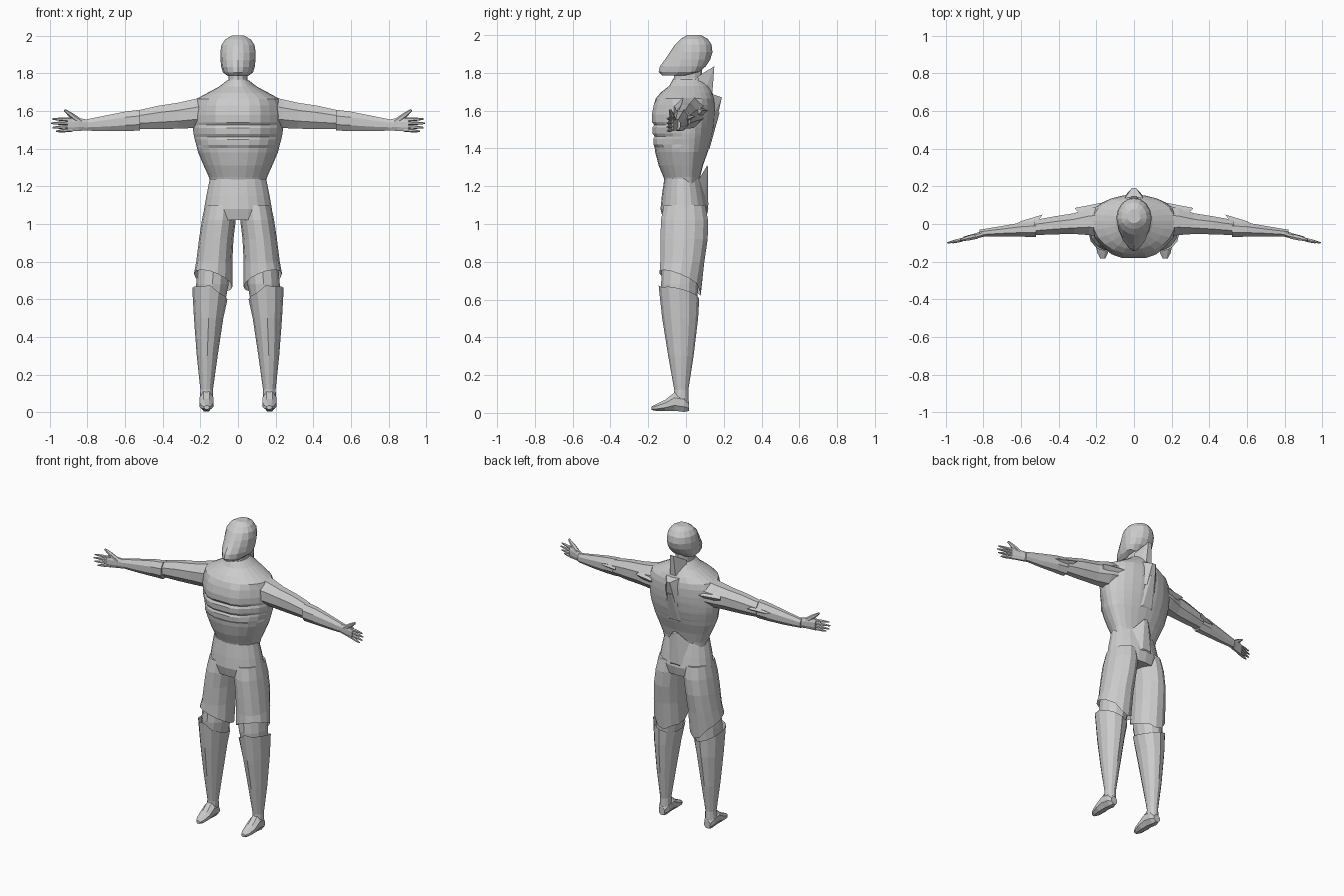
import bpy, bmesh, math
from mathutils import Vector


def finish(bm, name, mirror):
    bmesh.ops.recalc_face_normals(bm, faces=bm.faces)
    me = bpy.data.meshes.new(name)
    bm.to_mesh(me)
    bm.free()
    ob = bpy.data.objects.new(name, me)
    bpy.context.collection.objects.link(ob)
    if mirror:
        ob.modifiers.new("mirror", 'MIRROR').use_mirror_merge = False
    return ob


def loft(name, rings, mirror=False, caps=(True, True)):
    """Skin a list of equal-length point rings."""
    bm = bmesh.new()
    vs = [[bm.verts.new(p) for p in r] for r in rings]
    n = len(vs[0])
    for a, b in zip(vs, vs[1:]):
        for i in range(n):
            j = (i + 1) % n
            bm.faces.new((a[i], a[j], b[j], b[i]))
    if caps[0]:
        bm.faces.new(vs[0])
    if caps[1]:
        bm.faces.new(vs[-1])
    return finish(bm, name, mirror)


def hull(name, pts, mirror=False):
    """Convex spike or plate from a few corner points."""
    bm = bmesh.new()
    for p in pts:
        bm.verts.new(p)
    bmesh.ops.convex_hull(bm, input=bm.verts)
    return finish(bm, name, mirror)


def ring_z(z, x0, x1, yf, yb, n=16, mid=None, point=1.0, dz=None):
    """Horizontal ring; mid is the y of the widest line, point sharpens the front."""
    cx, hw = (x0 + x1) / 2, (x1 - x0) / 2
    mid = (yf + yb) / 2 if mid is None else mid
    out = []
    for i in range(n):
        a = 2 * math.pi * i / n
        c, s = math.cos(a), math.sin(a)
        w = c if s >= 0 else math.copysign(abs(c) ** point, c)
        y = mid + s * ((yb - mid) if s >= 0 else (mid - yf))
        out.append(Vector((cx + hw * w, y, z + (dz(c, s) if dz else 0))))
    return out


def ring_x(x, y0, y1, z0, z1, n=8):
    return [Vector((x, (y0 + y1) / 2 + (y1 - y0) / 2 * math.cos(2 * math.pi * (i + .5) / n) * 1.06,
                    (z0 + z1) / 2 + (z1 - z0) / 2 * math.sin(2 * math.pi * (i + .5) / n) * 1.06))
            for i in range(n)]


# head with wedge-shaped face
head = [(1.785, .052, -.125, .02), (1.805, .08, -.145, .07), (1.835, .089, -.138, .105),
        (1.87, .093, -.112, .128), (1.91, .094, -.085, .14), (1.95, .088, -.058, .135),
        (1.98, .068, -.027, .115), (2.0, .034, .005, .08)]
loft("head", [ring_z(z, -w, w, f, b, mid=(.03 if z > 1.8 else -.03), point=1.25) for z, w, f, b in head])
loft("neck", [ring_z(1.72, -.065, .065, -.075, .1, 12), ring_z(1.77, -.05, .05, -.065, .085, 12),
              ring_z(1.85, -.05, .05, -.06, .085, 12)])

# torso with chest and stomach creases
torso = [(1.215, .145, -.108, .07), (1.25, .155, -.12, .075), (1.31, .182, -.145, .09),
         (1.38, .212, -.163, .115), (1.405, .218, -.166, .122), (1.42, .222, -.178, .127),
         (1.45, .23, -.18, .135), (1.463, .233, -.172, .139), (1.478, .236, -.183, .142),
         (1.51, .24, -.185, .147), (1.525, .24, -.175, .15), (1.54, .24, -.187, .152),
         (1.58, .24, -.188, .155), (1.63, .235, -.177, .155), (1.665, .22, -.16, .15),
         (1.695, .165, -.135, .14), (1.73, .1, -.09, .12), (1.765, .055, -.07, .09)]
rings = [ring_z(z, -w, w, f, b, 24, mid=.015) for z, w, f, b in torso]
for r, t in zip(rings, torso):
    for v in r:
        if 1.41 < t[0] < 1.65 and v.y < 0:
            if abs(v.x) < .01:
                v.y += .007          # breastbone groove
            elif abs(v.x) > .16:
                v.y += .012          # step beside the chest plate
loft("torso", rings)

# ridge and swept spikes down the back
spikes = [("collar_spike", .05, (.06, 1.78), (.09, 1.68), (.14, 1.70), (.15, 1.835)),
          ("upper_back_spike", .075, (.10, 1.70), (.12, 1.52), (.158, 1.53), (.19, 1.67)),
          ("lower_back_spike", .08, (.12, 1.58), (.09, 1.36), (.125, 1.40), (.178, 1.59)),
          ("belt_spike", .075, (.07, 1.24), (.09, 1.06), (.118, 1.10), (.115, 1.315))]
for name, w, top, low, heel, tip in spikes:
    hull(name, [(s * w, *p) for s in (-1, 1) for p in (top, low)]
         + [(s * w * .4, *heel) for s in (-1, 1)] + [(s * .012, *tip) for s in (-1, 1)])

# hips and trouser legs
loft("hips", [ring_z(z, -w, w, f, b, 20) for z, w, f, b in
              [(1.24, .15, -.115, .085), (1.15, .168, -.128, .105), (1.08, .18, -.135, .118),
               (1.02, .165, -.12, .105)]])


def hem(c, s):
    return .035 * c - .045 * s - (.03 if s > .9 else 0)


legs = [(1.1, .01, .175, -.12, .105), (1.02, .012, .192, -.136, .12), (.92, .024, .207, -.138, .118),
        (.8, .03, .222, -.139, .10)]
loft("trouser_leg", [ring_z(z, a, b, f, k, 14) for z, a, b, f, k in legs]
     + [ring_z(.7, .03, .234, -.142, .08, 14, dz=hem)], True, (True, False))
loft("knee", [ring_z(.82, .045, .21, -.125, .085, 12), ring_z(.68, .05, .222, -.132, .065, 12),
              ring_z(.55, .075, .222, -.12, .055, 12)], True)


# boots with a raised knee edge, and pointed feet
def cuff(c, s):
    return .03 * c - .025 * s + (.02 if s < -.9 else 0)


boot = [(.5, .078, .234, -.126, .064), (.3, .108, .219, -.094, .04), (.12, .133, .2, -.062, .012),
        (.05, .132, .203, -.065, .014)]
loft("boot", [ring_z(.63, .056, .243, -.145, .07, 12, dz=cuff)]
     + [ring_z(z, a, b, f, k, 12) for z, a, b, f, k in boot], True, (False, True))
foot = [(.016, .145, .19, .01, .06), (-.01, .133, .203, .004, .10), (-.06, .13, .205, .01, .11),
        (-.11, .13, .205, .01, .07), (-.155, .138, .195, .01, .048), (-.182, .152, .18, .015, .035)]
loft("foot", [[Vector((p.z, y, p.y)) for p in ring_x(0, z0, z1, x0, x1)]
              for y, x0, x1, z0, z1 in foot], True)

# arms
loft("upper_arm", [ring_x(*r) for r in
                   [(.17, -.07, .1, 1.51, 1.68), (.24, -.06, .085, 1.508, 1.663), (.32, -.054, .058, 1.505, 1.645),
                    (.42, -.056, .042, 1.503, 1.63), (.53, -.06, .022, 1.505, 1.605)]], True)
loft("forearm", [ring_x(*r) for r in
                 [(.52, -.07, .016, 1.495, 1.608), (.6, -.068, .008, 1.493, 1.598),
                  (.7, -.066, -.01, 1.492, 1.578), (.82, -.068, -.03, 1.496, 1.553)]], True)
hull("shoulder_spike", [(.17, .05, 1.65), (.17, .06, 1.53), (.16, .115, 1.6), (.27, .03, 1.63),
                        (.27, .03, 1.55), (.315, .085, 1.6)], True)
hull("elbow_spike", [(.53, -.01, 1.585), (.53, -.01, 1.53), (.65, -.01, 1.56), (.6, .015, 1.555),
                     (.485, .05, 1.57)], True)

# hands
loft("palm", [ring_x(*r) for r in
              [(.8, -.068, -.034, 1.496, 1.555), (.845, -.08, -.05, 1.494, 1.563),
               (.905, -.092, -.066, 1.49, 1.566)]], True)


def finger(name, a, b, r):
    a, b = Vector(a), Vector(b)
    d = (b - a).normalized()
    u = d.cross(Vector((0, 1, 0))).normalized()
    v = d.cross(u)
    circ = [(math.cos(i * math.pi / 3), math.sin(i * math.pi / 3)) for i in range(6)]
    loft(name, [[a.lerp(b, t) + (u * c + v * s) * r * k for c, s in circ]
                for t, k in ((0, 1), (.6, .85), (1, .4))], True)


for i, (reach, tip) in enumerate([(.965, 1.492), (.985, 1.512), (.992, 1.535), (.985, 1.558)]):
    finger("finger_%d" % (i + 1), (.885, -.076, 1.5 + i * .018), (reach, -.1, tip), .0105)
finger("thumb", (.835, -.064, 1.54), (.922, -.085, 1.605), .016)
